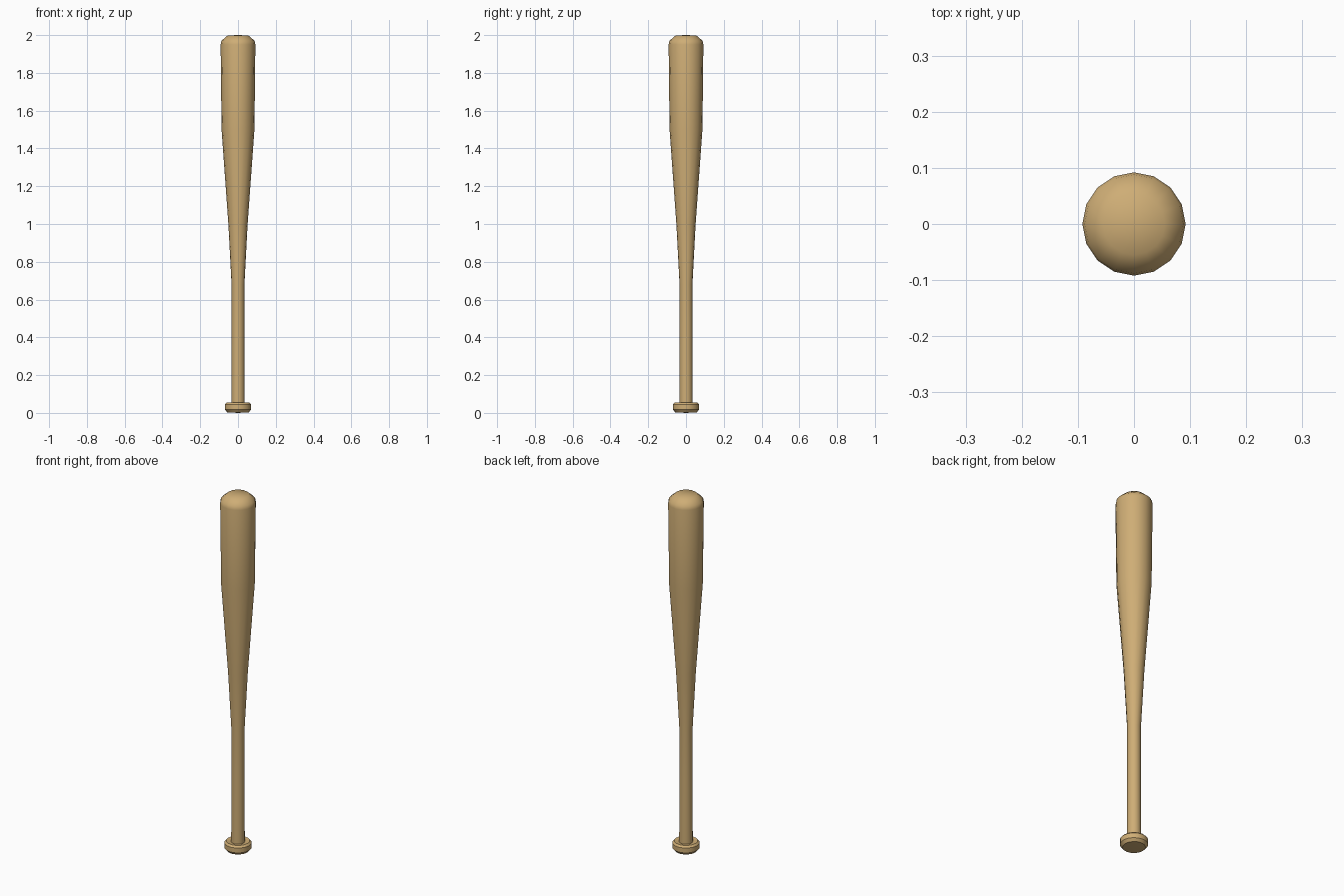
import bpy, bmesh, math

if "Cube" in bpy.data.objects:
    bpy.data.objects.remove(bpy.data.objects["Cube"])

SIDES = 16

wood = bpy.data.materials.new("wood")
wood.diffuse_color = (0.62, 0.42, 0.18, 1)
wood.use_nodes = True
wood.node_tree.nodes["Principled BSDF"].inputs["Base Color"].default_value = wood.diffuse_color


def lathe(name, profile, angle):
    """Revolve (radius, z) points about the z axis."""
    bm = bmesh.new()
    verts = [bm.verts.new((r, 0, z)) for r, z in profile]
    edges = [bm.edges.new(pair) for pair in zip(verts, verts[1:])]
    bmesh.ops.spin(bm, geom=verts + edges, cent=(0, 0, 0), axis=(0, 0, 1),
                   angle=2 * math.pi, steps=SIDES)
    bmesh.ops.remove_doubles(bm, verts=bm.verts, dist=0.0005)
    bmesh.ops.recalc_face_normals(bm, faces=bm.faces)
    mesh = bpy.data.meshes.new(name)
    bm.to_mesh(mesh)
    bm.free()
    # Make sure the surface faces outwards
    side = max(mesh.polygons, key=lambda p: p.center.xy.length)
    if side.normal.xy.dot(side.center.xy) < 0:
        mesh.flip_normals()
    mesh.materials.append(wood)
    obj = bpy.data.objects.new(name, mesh)
    bpy.context.collection.objects.link(obj)
    bpy.ops.object.select_all(action='DESELECT')
    obj.select_set(True)
    bpy.context.view_layer.objects.active = obj
    bpy.ops.object.shade_smooth_by_angle(angle=math.radians(angle))
    return obj


# Handle, taper, barrel and rounded tip
lathe("bat_body", [
    (0.035, 0.05), (0.034, 0.40), (0.034, 0.68), (0.051, 1.00),
    (0.087, 1.50), (0.092, 1.95), (0.088, 1.97), (0.055, 1.998), (0, 2.0),
], 60)

# Knob at the end of the handle
lathe("knob", [
    (0.035, 0.05), (0.060, 0.055), (0.070, 0.045), (0.070, 0.018),
    (0.057, 0.003), (0, 0),
], 40)
